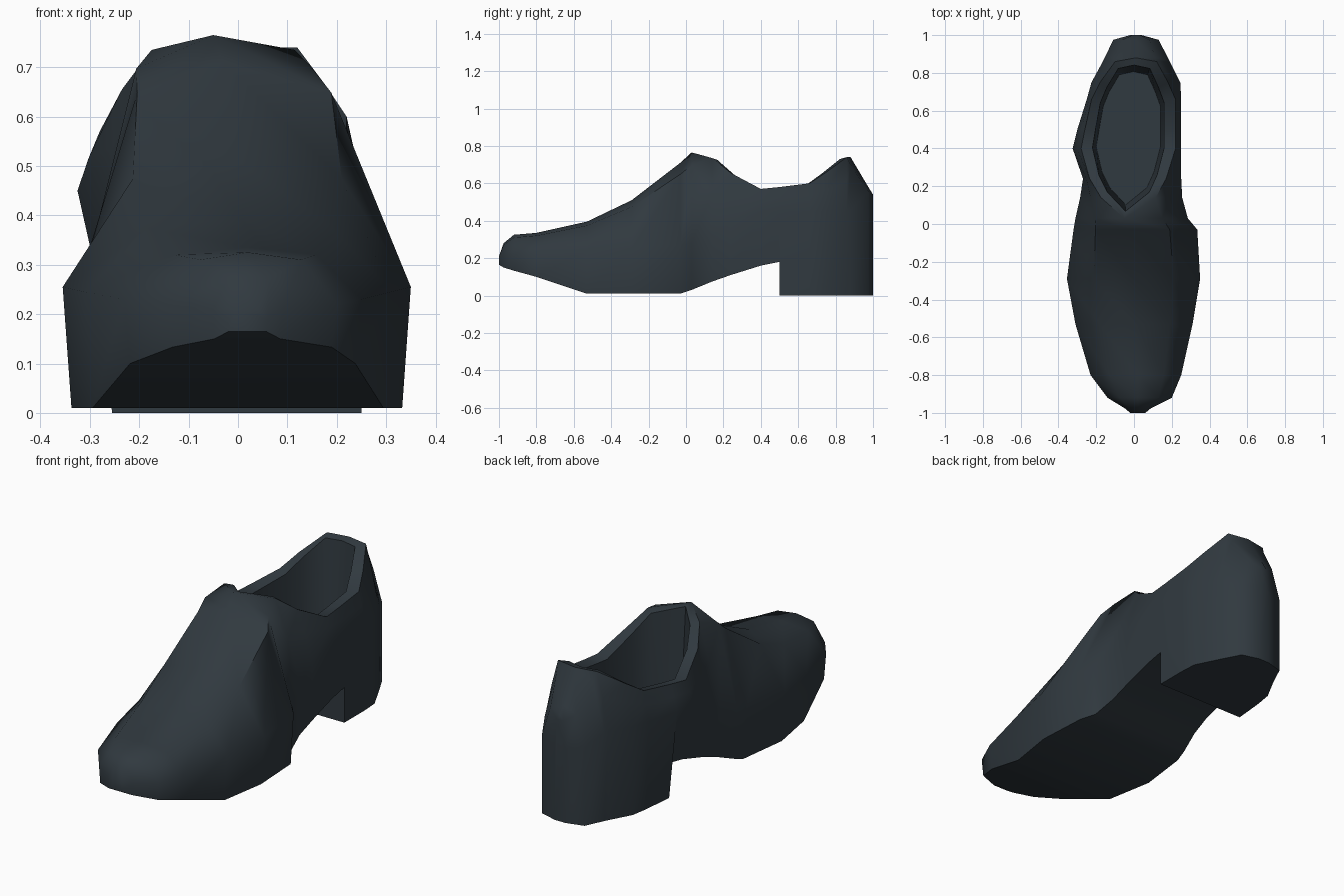
import bpy
import bmesh
import math
from mathutils import Vector

default_cube = bpy.data.objects.get("Cube")
if default_cube:
    bpy.data.objects.remove(default_cube, do_unlink=True)


def make_material(name, colour):
    material = bpy.data.materials.new(name)
    material.use_nodes = True
    material.diffuse_color = colour
    shader = material.node_tree.nodes["Principled BSDF"]
    shader.inputs["Base Color"].default_value = colour
    shader.inputs["Roughness"].default_value = 0.6
    return material


def blend(start, end, across, up):
    """Point between two profile points, with separate width and height factors."""
    return Vector((start.x + (end.x - start.x) * across,
                   start.y,
                   start.z + (end.z - start.z) * up))


def section(y, sole, side, top, across, up):
    """U-shaped section from the left rim, under the sole, to the right rim.
    Each argument is (height, left x, right x)."""
    left, right = [], []
    for points, column in ((left, 1), (right, 2)):
        rim = Vector((top[column], y, top[0]))
        flank = Vector((side[column], y, side[0]))
        base = Vector((sole[column], y, sole[0]))
        points.extend([rim, blend(flank, rim, across, up), flank, base])
    return left + right[::-1]


# Closed sections over the toes:
# y, sole height, left, right, flank height, top height, top centre
TOE = [
    (-1.0, .165, -.02, .06, .19, .21, .02),
    (-.975, .15, -.05, .09, .21, .28, .02),
    (-.92, .133, -.14, .20, .22, .325, .02),
    (-.80, .10, -.23, .25, .23, .335, .02),
    (-.53, .01, -.31, .31, .245, .395, .01),
    (-.29, .01, -.355, .35, .255, .51, 0),
    (-.03, .01, -.32, .335, .27, .71, -.03),
    (.03, .03, -.31, .285, .28, .765, -.05),
]

# Open sections around the collar:
# y, sole height, sole left, right, flank height, left, right, rim height, left, right
COLLAR = [
    (.14, .075, -.27, .25, .32, -.285, .255, .735, -.175, .115),
    (.24, .11, -.26, .25, .40, -.27, .25, .655, -.235, .17),
    (.40, .16, -.26, .25, .45, -.325, .25, .57, -.28, .22),
    (.50, .18, -.26, .25, .45, -.30, .25, .58, -.26, .22),
    (.50, 0, -.255, .25, .45, -.30, .25, .58, -.26, .22),
    (.66, 0, -.24, .25, .45, -.25, .25, .60, -.225, .22),
    (.75, 0, -.225, .245, .45, -.225, .245, .66, -.18, .18),
    (.86, 0, -.165, .19, .45, -.165, .19, .74, -.10, .12),
]

# Closed sections at the back of the heel
BACK = [
    (.88, 0, -.155, .18, .45, .74, .01),
    (.975, 0, -.11, .13, .40, .58, .01),
    (1.0, 0, -.02, .04, .38, .54, .01),
]


def closed_sections(rows, narrowing):
    return [section(y, (low, left * narrowing, right * narrowing),
                    (middle, left, right), (top, centre, centre), .4, .86)
            for y, low, left, right, middle, top, centre in rows]


toe_sections = closed_sections(TOE, .95)
collar_sections = [section(row[0], row[1:4], row[4:7], row[7:], .5, .55)
                   for row in COLLAR]
back_sections = closed_sections(BACK, 1)

# Outer skin lofted from toe to heel
bm = bmesh.new()
skin = [[bm.verts.new(p) for p in points]
        for points in toe_sections + collar_sections + back_sections]
for front, back in zip(skin, skin[1:]):
    for i in range(len(front) - 1):
        bm.faces.new((front[i], front[i + 1], back[i + 1], back[i]))
bm.faces.new(skin[0])
bm.faces.new(skin[-1])

# Rim loop around the foot opening
first = len(toe_sections) - 1
opening = skin[first:first + len(collar_sections) + 2]
rim = [row[0] for row in opening] + [row[-1] for row in opening[-2:0:-1]]
middle = Vector((-.03, .45, 0))


def inset_ring(width, length, height):
    """Shrink the rim towards the middle of the opening."""
    return [bm.verts.new((middle.x + (v.co.x - middle.x) * width,
                          middle.y + (v.co.y - middle.y) * length,
                          height(v.co.z))) for v in rim]


# Rim band, lining and insole
inner_rim = inset_ring(.76, .91, lambda z: z - .01)
insole = inset_ring(.68, .83, lambda z: .25)
for outer, inner in ((rim, inner_rim), (inner_rim, insole)):
    for i in range(len(rim)):
        j = (i + 1) % len(rim)
        bm.faces.new((outer[i], outer[j], inner[j], inner[i]))
bm.faces.new(insole)

bmesh.ops.remove_doubles(bm, verts=bm.verts, dist=.0005)
bmesh.ops.recalc_face_normals(bm, faces=bm.faces)
mesh = bpy.data.meshes.new("shoe")
bm.to_mesh(mesh)
bm.free()

shoe = bpy.data.objects.new("shoe", mesh)
bpy.context.collection.objects.link(shoe)
mesh.materials.append(make_material("dark slate leather", (.03, .041, .05, 1)))

# Smooth leather with crisp sole and heel edges
bpy.ops.object.select_all(action="DESELECT")
shoe.select_set(True)
bpy.context.view_layer.objects.active = shoe
bpy.ops.object.shade_smooth_by_angle(angle=math.radians(50))
